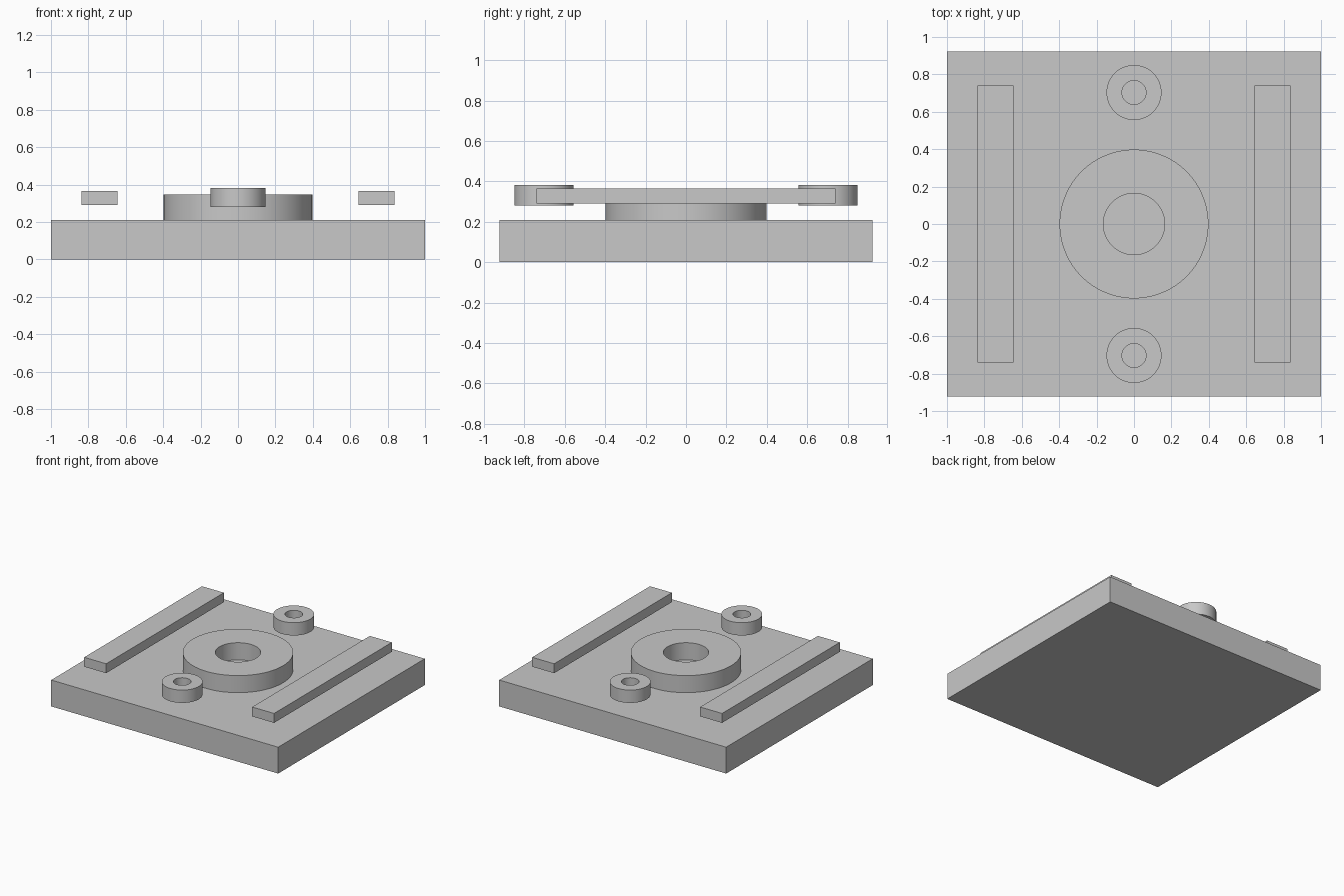
import bpy
import bmesh
import math

if "Cube" in bpy.data.objects:
    bpy.data.objects.remove(bpy.data.objects["Cube"], do_unlink=True)

# One plain grey finish for every part
grey = bpy.data.materials.new("plain_grey")
grey.use_nodes = True
colour = (0.58, 0.58, 0.58, 1.0)
grey.diffuse_color = colour
grey.node_tree.nodes["Principled BSDF"].inputs["Base Color"].default_value = colour


def finish(name, bm, location):
    bmesh.ops.recalc_face_normals(bm, faces=bm.faces)
    mesh = bpy.data.meshes.new(name)
    bm.to_mesh(mesh)
    bm.free()
    mesh.materials.append(grey)
    obj = bpy.data.objects.new(name, mesh)
    obj.location = location
    bpy.context.collection.objects.link(obj)
    return obj


def box(name, size, location):
    bm = bmesh.new()
    bmesh.ops.create_cube(bm, size=1)
    bmesh.ops.scale(bm, vec=size, verts=bm.verts)
    return finish(name, bm, location)


def ring(name, outer, inner, height, location, segments=96):
    # Spin a rectangular section into a tube with a through hole
    bm = bmesh.new()
    h = height / 2
    section = [(inner, -h), (outer, -h), (outer, h), (inner, h)]
    verts = [bm.verts.new((r, 0, z)) for r, z in section]
    edges = [bm.edges.new((verts[i], verts[(i + 1) % 4])) for i in range(4)]
    bmesh.ops.spin(bm, geom=verts + edges, axis=(0, 0, 1), cent=(0, 0, 0),
                   angle=math.tau, steps=segments, use_merge=True)
    bmesh.ops.remove_doubles(bm, verts=bm.verts, dist=0.0001)
    bm.normal_update()
    # Smooth round walls with crisp rims
    for face in bm.faces:
        face.smooth = abs(face.normal.z) < 0.5
    for edge in bm.edges:
        if len(edge.link_faces) == 2:
            edge.smooth = edge.calc_face_angle() < math.radians(30)
    return finish(name, bm, location)


# Base slab
base_top = 0.21
box("base_plate", (2, 1.845, base_top), (0, 0, base_top / 2))

# Central collar standing on the slab
collar_height = 0.136
ring("center_collar", 0.398, 0.164, collar_height,
     (0, 0, base_top + collar_height / 2))

# Small bushings and long rails held just above the slab
for side, end in ((-1, "front"), (1, "back")):
    ring(end + "_bushing", 0.147, 0.064, 0.102, (0, side * 0.703, 0.331))
for side, hand in ((-1, "right"), (1, "left")):
    box(hand + "_rail", (0.193, 1.482, 0.075), (side * 0.74, 0, 0.328))
